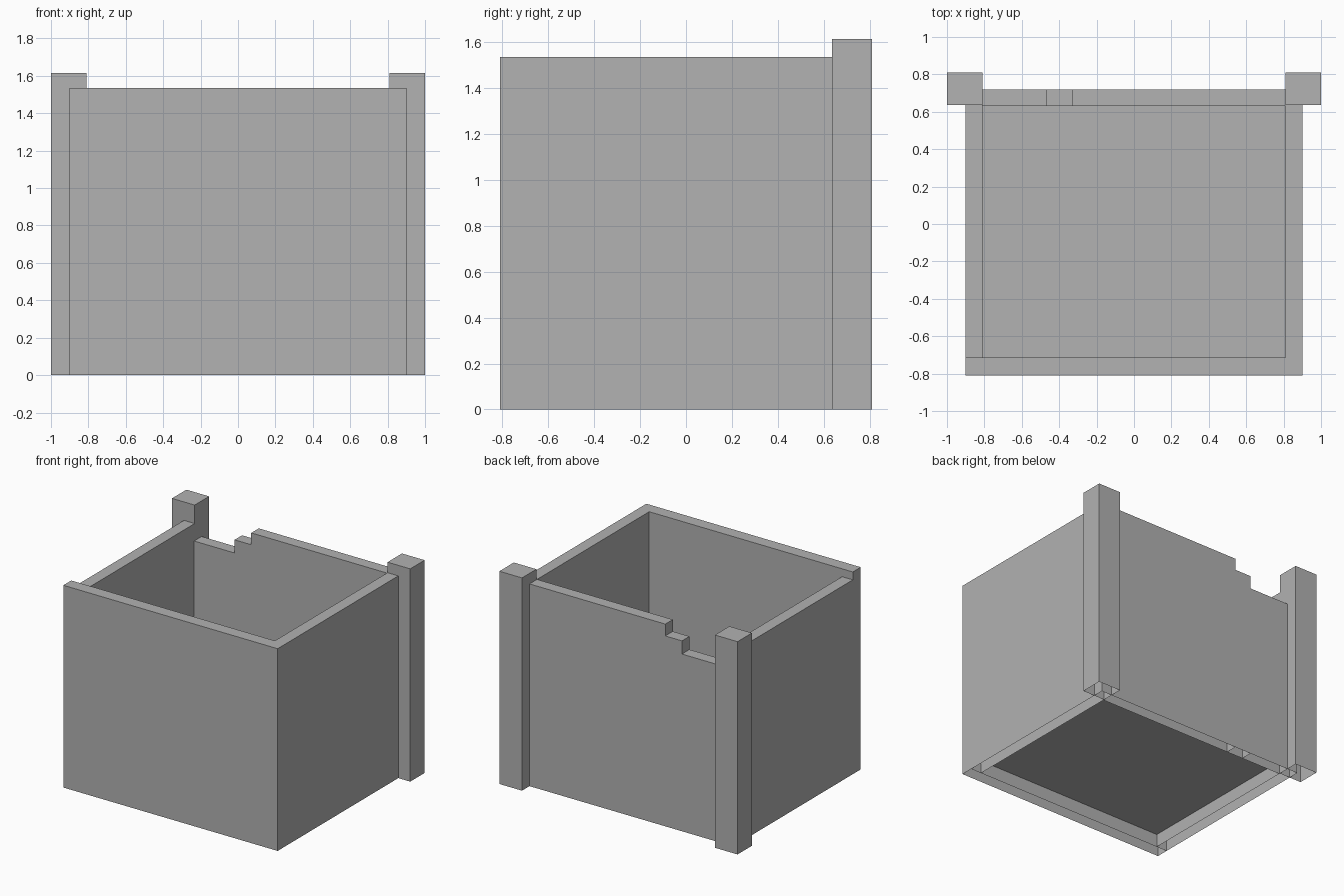
import bpy
import bmesh

if "Cube" in bpy.data.objects:
    bpy.data.objects.remove(bpy.data.objects["Cube"])

grey = bpy.data.materials.new("plain grey")
grey.diffuse_color = (0.445, 0.445, 0.445, 1.0)
grey.use_nodes = True
grey.node_tree.nodes["Principled BSDF"].inputs["Base Color"].default_value = grey.diffuse_color


def finish(name, bm):
    mesh = bpy.data.meshes.new(name)
    bm.to_mesh(mesh)
    bm.free()
    mesh.materials.append(grey)
    obj = bpy.data.objects.new(name, mesh)
    bpy.context.collection.objects.link(obj)
    return obj


def open_box(name, x, y, top):
    """Hollow upright block from the ground to `top`, without an underside."""
    bm = bmesh.new()
    bmesh.ops.create_cube(bm, size=1.0)
    for v in bm.verts:
        v.co = (x[v.co.x > 0], y[v.co.y > 0], top if v.co.z > 0 else 0.0)
    under = [f for f in bm.faces if f.normal.z < -0.5]
    bmesh.ops.delete(bm, geom=under, context='FACES_ONLY')
    return finish(name, bm)


OUT, IN = 0.90, 0.81            # outer and inner half width of the walls
FRONT, FRONT_IN = -0.81, -0.715
BACK_IN, BACK = 0.63, 0.72
WALL_TOP = 1.535

# Front and side walls, the left one a little lower
open_box("front_wall", (-OUT, OUT), (FRONT, FRONT_IN), WALL_TOP)
open_box("right_wall", (IN, OUT), (FRONT_IN, BACK), WALL_TOP)
open_box("left_wall", (-OUT, -IN), (FRONT_IN, BACK), 1.475)

# Back wall stepping down towards the left
steps = [(-IN, -0.47, 1.345), (-0.47, -0.33, 1.445), (-0.33, IN, WALL_TOP)]
for i, (x0, x1, top) in enumerate(steps):
    open_box(f"back_wall_step_{i + 1}", (x0, x1), (BACK_IN, BACK), top)

# Corner posts at the back
for side, x in (("left", (-1.0, -0.81)), ("right", (0.81, 1.0))):
    open_box(f"{side}_corner_post", x, (0.637, 0.81), 1.615)

# Thin raised floor
bm = bmesh.new()
corners = [(-IN, FRONT_IN), (IN, FRONT_IN), (IN, BACK_IN), (-IN, BACK_IN)]
bm.faces.new([bm.verts.new((x, y, 0.10)) for x, y in corners])
finish("floor", bm)
